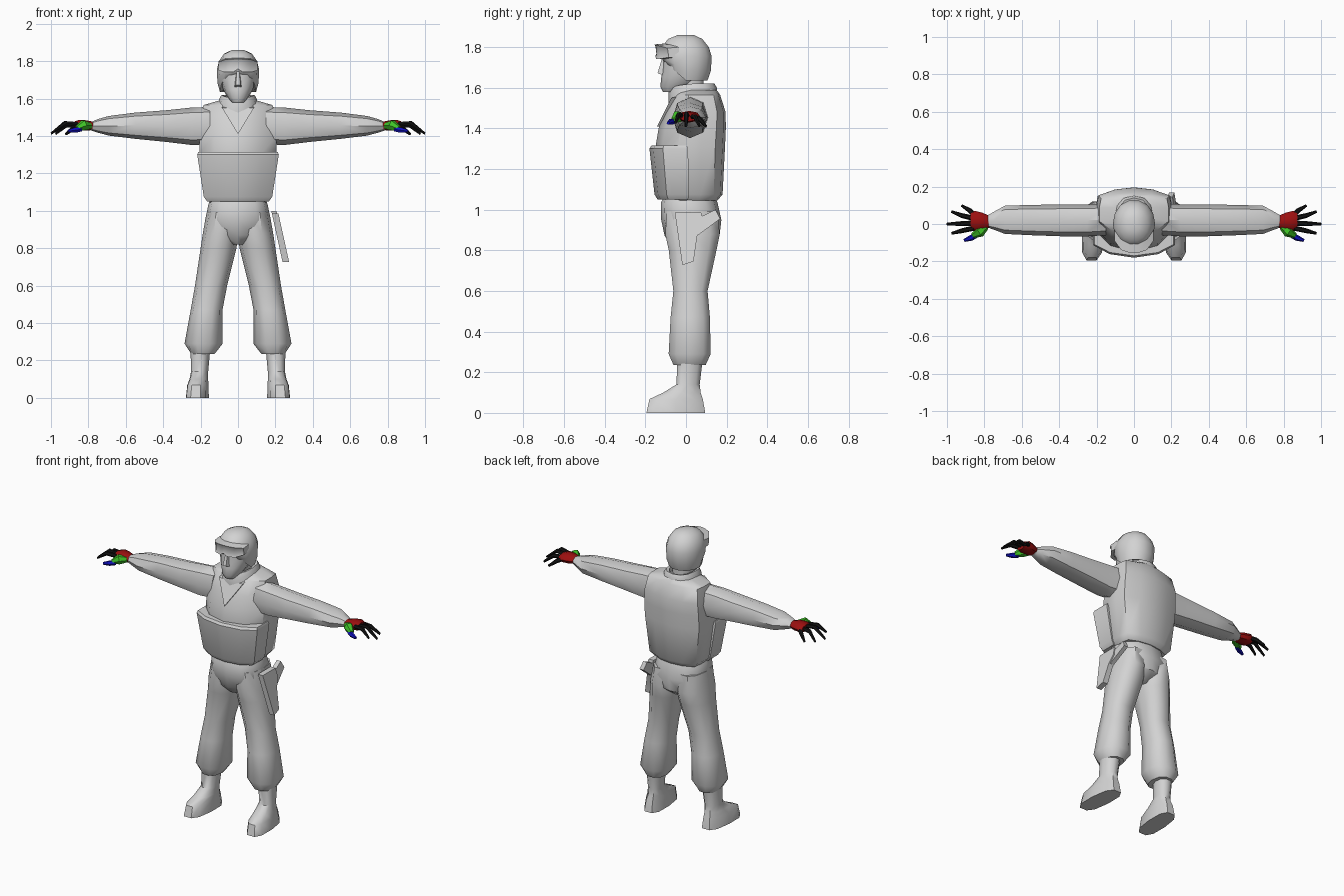
import bpy, bmesh, math
from mathutils import Vector


def material(name, r, g, b):
    m = bpy.data.materials.new(name)
    m.diffuse_color = (r, g, b, 1)
    return m


GREY = material("cloth grey", 0.65, 0.65, 0.65)
RED = material("glove red", 0.33, 0.005, 0.005)
GREEN = material("thumb base green", 0.05, 0.55, 0.02)
BLUE = material("thumb tip blue", 0.005, 0.005, 0.55)
BLACK = material("finger black", 0.006, 0.006, 0.006)


def loft(name, rings, mat=GREY, side=1, angle=45, inset=None):
    """Skin a list of equal-sized rings, cap both ends; side=-1 mirrors in x."""
    bm = bmesh.new()
    loops = [[bm.verts.new((p[0] * side, p[1], p[2])) for p in r] for r in rings]
    n = len(loops[0])
    for a, b in zip(loops, loops[1:]):
        for i in range(n):
            bm.faces.new((a[i], a[(i + 1) % n], b[(i + 1) % n], b[i]))
    bm.faces.new(loops[0])
    bm.faces.new(loops[-1])
    bmesh.ops.recalc_face_normals(bm, faces=bm.faces)
    if inset:
        front = [f for f in bm.faces if f.normal.y < -0.5]
        bmesh.ops.inset_region(bm, faces=front, thickness=inset, depth=-0.005)
    mesh = bpy.data.meshes.new(name)
    bm.to_mesh(mesh)
    bm.free()
    mesh.materials.append(mat)
    ob = bpy.data.objects.new(name, mesh)
    bpy.context.collection.objects.link(ob)
    bpy.ops.object.select_all(action='DESELECT')
    ob.select_set(True)
    bpy.context.view_layer.objects.active = ob
    bpy.ops.object.shade_smooth_by_angle(angle=math.radians(angle))
    return ob


def oval(a0, a1, b0, b1, n=10, p=2.3):
    """Rounded outline filling the box a0..a1, b0..b1."""
    pts = []
    for i in range(n):
        t = 2 * math.pi * i / n
        c, s = math.cos(t), math.sin(t)
        u = math.copysign(abs(c) ** (2 / p), c)
        v = math.copysign(abs(s) ** (2 / p), s)
        pts.append(((a0 + a1) / 2 + u * (a1 - a0) / 2, (b0 + b1) / 2 + v * (b1 - b0) / 2))
    return pts


def zring(z, x0, x1, y0, y1, n=10, p=2.3, lift=0):
    return [(x, y, z + lift * max(0, -y / 0.12)) for x, y in oval(x0, x1, y0, y1, n, p)]


def xring(x, y0, y1, z0, z1, n=8, p=2.2):
    return [(x, y, z) for y, z in oval(y0, y1, z0, z1, n, p)]


def shaped(outline, z, hw, y0, y1):
    return [(u * hw, (y0 + y1) / 2 + v * (y1 - y0) / 2, z) for u, v in outline]


def tube(name, path, radii, mat, side):
    """Six-sided limb segment along a path."""
    pts = [Vector(p) for p in path]
    d = (pts[-1] - pts[0]).normalized()
    a = d.cross(Vector((0, 0, 1))).normalized()
    b = d.cross(a)
    rings = [[p + r * (math.cos(k * math.pi / 3) * a + math.sin(k * math.pi / 3) * b)
              for k in range(6)] for p, r in zip(pts, radii)]
    loft(name, rings, mat, side)


# Vest with an angular chest outline
half = [(0, -1), (.62, -.8), (1, -.35), (1, .3), (.95, .72), (.5, .93), (0, 1)]
VEST = half + [(-u, v) for u, v in half[-2:0:-1]]
loft("vest", [shaped(VEST, *s) for s in (
    (1.045, .15, -.11, .155), (1.075, .175, -.13, .18), (1.31, .205, -.15, .192),
    (1.40, .205, -.135, .196), (1.48, .2, -.105, .195), (1.565, .185, -.06, .168),
    (1.59, .1, -.03, .15))])

# Raised pouch wrapped around the belly
POUCH = [(0, -1), (.6, -.8), (1, -.3), (1, 1), (-1, 1), (-1, -.3), (-.6, -.8)]
loft("belly_pouch", [shaped(POUCH, *s) for s in (
    (1.05, .165, -.14, .01), (1.075, .183, -.155, .015), (1.30, .218, -.18, .01),
    (1.315, .212, -.17, .005))], angle=35)

# Collar, lower at the throat, and the folded neck opening
loft("collar", [
    zring(1.54, -.115, .115, -.085, .155, 12, lift=-.03),
    zring(1.60, -.1, .1, -.085, .152, 12, lift=-.03),
    zring(1.62, -.088, .088, -.075, .14, 12, lift=-.03),
    zring(1.615, -.072, .072, -.06, .122, 12, lift=-.03),
    zring(1.57, -.065, .065, -.05, .11, 12, lift=-.03)])
loft("neck_flap", [
    [(-.085, -.072, 1.55), (.085, -.072, 1.55), (0, -.142, 1.41)],
    [(-.085, -.03, 1.56), (.085, -.03, 1.56), (0, -.1, 1.41)]], angle=20)

# Head
loft("neck", [zring(1.54, -.06, .06, -.04, .09), zring(1.66, -.06, .06, -.05, .09)])
loft("face", [zring(z, -w, w, a, b, 12, 2.2) for z, w, a, b in (
    (1.578, .032, -.112, -.03), (1.605, .056, -.126, .03), (1.65, .08, -.122, .08),
    (1.70, .094, -.115, .09), (1.77, .096, -.11, .09))])
loft("nose", [
    [(-.02, -.11, 1.66), (.02, -.11, 1.66), (.012, -.14, 1.672), (-.012, -.14, 1.672)],
    [(-.01, -.1, 1.745), (.01, -.1, 1.745), (.007, -.118, 1.745), (-.007, -.118, 1.745)]])

# Helmet dips over the ears and nape
loft("helmet", [zring(z, -w, w, a, b, 14, 2.1, lift) for z, w, a, b, lift in (
    (1.64, .088, -.1, .1, .105), (1.635, .097, -.112, .108, .105),
    (1.685, .11, -.126, .126, .065), (1.755, .113, -.13, .129, .015),
    (1.80, .102, -.122, .115, 0), (1.84, .075, -.09, .082, 0),
    (1.86, .032, -.04, .04, 0))])

# Goggles with a recessed lens
loft("goggles", [
    [(x, y, lo), (x, y - .006, hi), (x, y + .05, hi + .005), (x, y + .05, lo)]
    for x, y, lo, hi in ((-.103, -.085, 1.75, 1.795), (-.07, -.132, 1.742, 1.808),
                         (-.025, -.148, 1.742, 1.812), (0, -.15, 1.758, 1.813),
                         (.025, -.148, 1.742, 1.812), (.07, -.132, 1.742, 1.808),
                         (.103, -.085, 1.75, 1.795))], inset=.009)

# Pelvis with the pointed front
loft("pelvis", [zring(z, -w, w, a, b, 12, 2.5) for z, w, a, b in (
    (1.07, .145, -.1, .14), (1.035, .158, -.124, .155), (.95, .176, -.122, .174),
    (.87, .13, -.105, .165), (.82, .05, -.06, .1))])

for side, tag in ((1, "left"), (-1, "right")):
    # Sleeve
    loft(tag + "_arm", [xring(*s) for s in (
        (.15, -.06, .11, 1.355, 1.555), (.25, -.066, .105, 1.352, 1.552),
        (.38, -.066, .105, 1.368, 1.538), (.55, -.06, .102, 1.385, 1.525),
        (.69, -.053, .098, 1.402, 1.507), (.75, -.03, .065, 1.418, 1.49),
        (.785, -.018, .045, 1.43, 1.475))], side=side)

    # Glove: palm, thumb and four spread fingers
    loft(tag + "_palm", [xring(*s) for s in (
        (.77, -.018, .042, 1.433, 1.475), (.81, -.035, .06, 1.428, 1.484),
        (.85, -.038, .07, 1.43, 1.486), (.875, -.03, .06, 1.435, 1.478))], RED, side)
    tube(tag + "_thumb_base", [(.79, -.012, 1.455), (.825, -.042, 1.457), (.862, -.064, 1.44)],
         (.018, .03, .014), GREEN, side)
    tube(tag + "_thumb_tip", [(.838, -.058, 1.436), (.87, -.074, 1.432), (.908, -.088, 1.426)],
         (.013, .016, .008), BLUE, side)
    for k, (y, kx, ky, kz, tx, ty, tz) in enumerate((
            (-.022, .92, -.036, 1.468, .975, -.05, 1.43),
            (.005, .925, .002, 1.47, 1.0, 0, 1.412),
            (.03, .92, .045, 1.457, .975, .066, 1.412),
            (.05, .878, .072, 1.443, .92, .098, 1.41))):
        tube(f"{tag}_finger_{k + 1}", [(.855, y, 1.463 - k * .003), (kx, ky, kz), (tx, ty, tz)],
             (.014, .013, .007), BLACK, side)

    # Baggy trouser leg gathered above the ankle
    loft(tag + "_leg", [zring(*s) for s in (
        (.99, .01, .168, -.1, .16), (.88, .0, .188, -.108, .172), (.80, .008, .2, -.09, .155),
        (.60, .058, .23, -.066, .11), (.47, .083, .253, -.08, .122),
        (.29, .082, .286, -.09, .126), (.235, .125, .25, -.065, .1))], side=side)

    # Boot, toes turned slightly out
    boot = [zring(z, x0, x1, a, b, 10, p) for z, x0, x1, a, b, p in (
        (.26, .15, .255, -.045, .085, 2.2), (.14, .16, .252, -.05, .07, 2.2),
        (.10, .158, .258, -.115, .076, 2.4), (.068, .155, .268, -.185, .088, 2.6),
        (0, .152, .275, -.2, .1, 2.8))]
    loft(tag + "_boot", [[(x - .07 * y, y, z) for x, y, z in r] for r in boot], side=side)

# Thigh holster and pistol grip, leaning with the leg
def slab(name, outline, thick):
    loft(name, [[(.178 + (1 - z) * .22 + t, y, z) for y, z in outline] for t in (0, thick)], angle=25)


slab("holster", [(-.055, .985), (.075, .985), (.085, .93), (.055, .87), (.037, .745), (-.018, .727)], .035)
slab("pistol_grip", [(.04, .95), (.145, 1.0), (.168, .955), (.06, .875)], .028)
